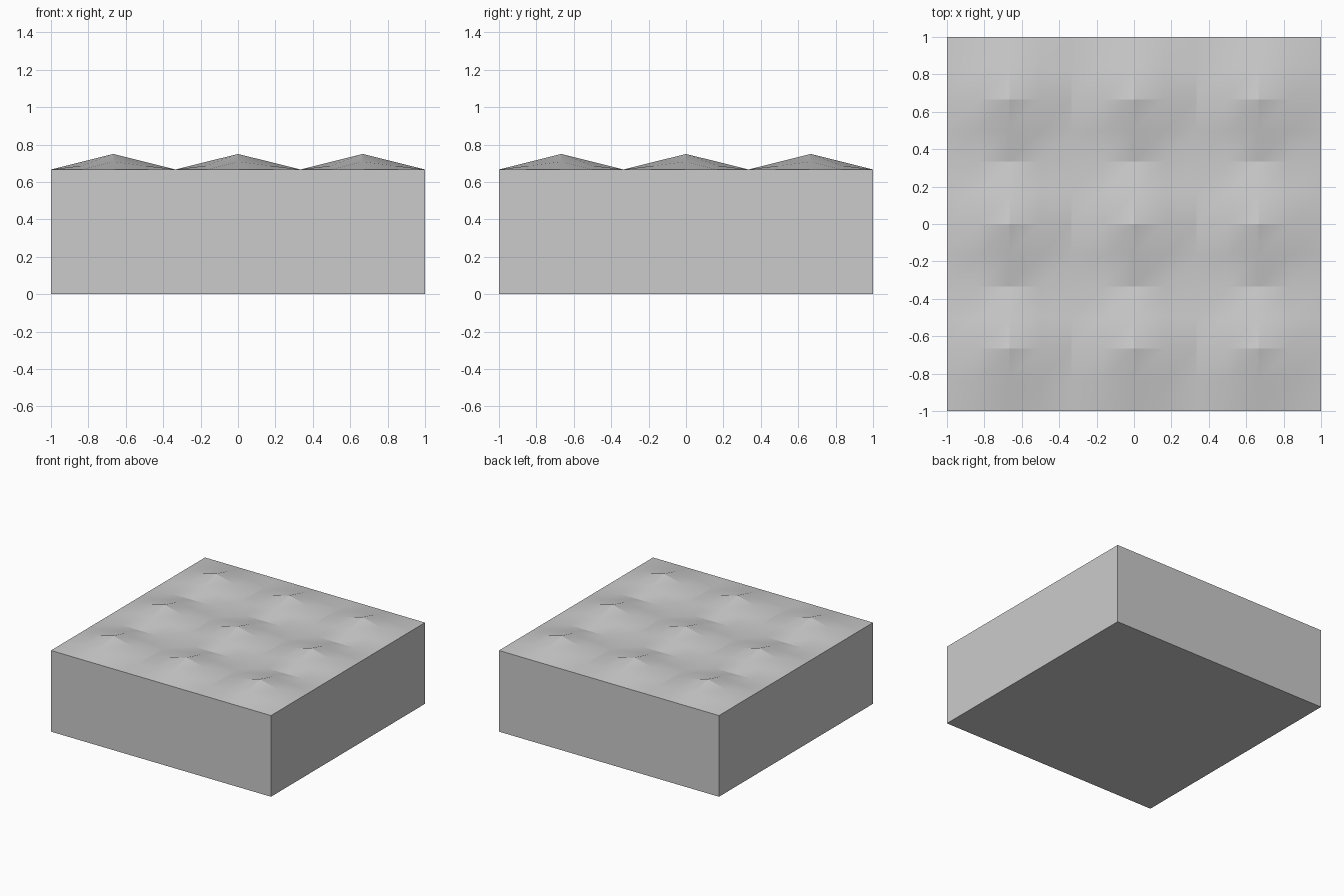
import bpy, bmesh, math

if "Cube" in bpy.data.objects:
    bpy.data.objects.remove(bpy.data.objects["Cube"])

CELLS, SUB = 3, 4          # 3 x 3 bumps, each subdivided 4 x 4
BASE, BUMP = 0.667, 0.083  # block height, extra height of bump peaks
CELL = 2 / CELLS


def tent(v):
    """1 at the middle of a cell, 0 on its borders."""
    t = ((v + 1) / CELL) % 1.0
    return 1 - abs(2 * t - 1)


bm = bmesh.new()

# Bumpy top surface
n = CELLS * SUB
bmesh.ops.create_grid(bm, x_segments=n, y_segments=n, size=1)
for v in bm.verts:
    v.co.z = BASE + BUMP * tent(v.co.x) * tent(v.co.y)

# Straight side walls down to the ground, and the flat underside
rim = [e for e in bm.edges if e.is_boundary]
walls = bmesh.ops.extrude_edge_only(bm, edges=rim)["geom"]
for v in walls:
    if isinstance(v, bmesh.types.BMVert):
        v.co.z = 0
bottom = [e for e in bm.edges if all(v.co.z == 0 for v in e.verts)]
bmesh.ops.contextual_create(bm, geom=bottom)
bmesh.ops.recalc_face_normals(bm, faces=bm.faces)

mesh = bpy.data.meshes.new("bumpy_block")
bm.to_mesh(mesh)
bm.free()
block = bpy.data.objects.new("bumpy_block", mesh)
bpy.context.collection.objects.link(block)

# Soft bumps with sharp valleys and box edges
bpy.context.view_layer.objects.active = block
block.select_set(True)
bpy.ops.object.shade_smooth_by_angle(angle=math.radians(18))
